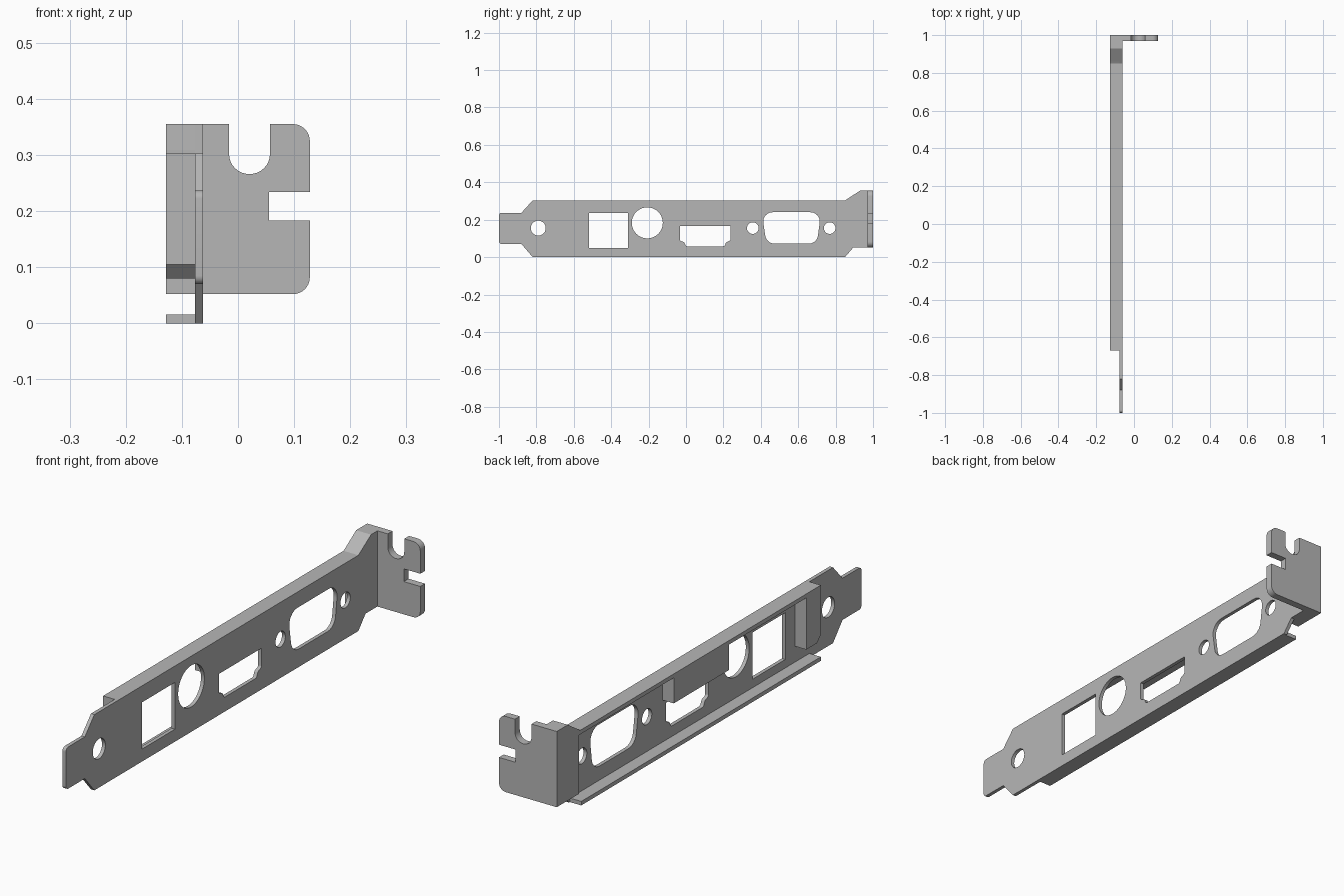
import bpy
import math
from mathutils import Vector, Matrix

cube = bpy.data.objects.get("Cube")
if cube:
    bpy.data.objects.remove(cube, do_unlink=True)

steel = bpy.data.materials.new("grey steel")
steel.use_nodes = True
GREY = (0.47, 0.47, 0.47, 1)
steel.diffuse_color = GREY
steel.node_tree.nodes["Principled BSDF"].inputs["Base Color"].default_value = GREY

# Sheet directions: profile u, profile v, thickness
SIDE = Matrix(((0, 0, 1), (1, 0, 0), (0, 1, 0))).to_4x4()
FRONT = Matrix(((1, 0, 0), (0, 0, -1), (0, 1, 0))).to_4x4()


def rounded(corners, steps=8):
    """Outline from corners (u, v, optional radius), each filleted."""
    out = []
    for i, c in enumerate(corners):
        p = Vector(c[:2])
        if len(c) < 3:
            out.append(p)
            continue
        a = (Vector(corners[i - 1][:2]) - p).normalized()
        b = (Vector(corners[(i + 1) % len(corners)][:2]) - p).normalized()
        half = a.angle(b) / 2
        centre = p + (a + b).normalized() * c[2] / math.sin(half)
        start = p + a * c[2] / math.tan(half) - centre
        end = p + b * c[2] / math.tan(half) - centre
        sweep = math.atan2(start.x * end.y - start.y * end.x, start.dot(end))
        for k in range(steps + 1):
            t = sweep * k / steps
            out.append(centre + Matrix.Rotation(t, 2) @ start)
    return out


def circle(u, v, r, n=40):
    return [Vector((u + r * math.cos(math.tau * k / n),
                    v + r * math.sin(math.tau * k / n))) for k in range(n)]


def box(u0, u1, v0, v1):
    return [(u0, v0), (u1, v0), (u1, v1), (u0, v1)]


def sheet(name, outlines, low, high, frame):
    """Filled profile with holes, extruded from low to high."""
    curve = bpy.data.curves.new(name + " profile", 'CURVE')
    curve.dimensions = '2D'
    curve.fill_mode = 'BOTH'
    curve.extrude = (high - low) / 2
    for pts in outlines:
        s = curve.splines.new('POLY')
        s.points.add(len(pts) - 1)
        for sp, p in zip(s.points, pts):
            sp.co = (p[0], p[1], 0, 1)
        s.use_cyclic_u = True
    temp = bpy.data.objects.new(name + " temp", curve)
    bpy.context.scene.collection.objects.link(temp)
    bpy.context.view_layer.update()
    graph = bpy.context.evaluated_depsgraph_get()
    mesh = bpy.data.meshes.new_from_object(temp.evaluated_get(graph))
    bpy.data.objects.remove(temp, do_unlink=True)
    mesh.transform(frame @ Matrix.Translation((0, 0, (low + high) / 2)))
    mesh.materials.clear()
    mesh.materials.append(steel)
    obj = bpy.data.objects.new(name, mesh)
    bpy.context.scene.collection.objects.link(obj)
    bpy.ops.object.select_all(action='DESELECT')
    obj.select_set(True)
    bpy.context.view_layer.objects.active = obj
    bpy.ops.object.shade_smooth_by_angle(angle=math.radians(25))
    return obj


BACK, INNER, FACE = -0.128, -0.077, -0.062
TOP, SKIN = 0.303, 0.016

# Long face plate with port cutouts
plate = rounded([(-1, 0.07, 0.015), (-0.88, 0.07), (-0.82, 0), (0.85, 0),
                 (0.895, 0.052), (0.97, 0.052), (0.97, 0.355), (0.93, 0.355),
                 (0.85, TOP), (-0.82, TOP), (-0.88, 0.237), (-1, 0.237, 0.015)])
hdmi = rounded([(0, 0.058, 0.01), (0.205, 0.058, 0.01), (0.215, 0.08, 0.01),
                (0.237, 0.088, 0.01), (0.237, 0.165), (-0.033, 0.165),
                (-0.033, 0.088, 0.01), (-0.01, 0.08, 0.01)], 4)
serial = rounded([(0.43, 0.072, 0.05), (0.70, 0.072, 0.05),
                  (0.722, 0.24, 0.05), (0.405, 0.24, 0.05)])
holes = [circle(-0.79, 0.155, 0.04), circle(-0.207, 0.183, 0.083),
         circle(0.357, 0.155, 0.031), circle(0.768, 0.155, 0.031),
         box(-0.518, -0.31, 0.05, 0.237), hdmi, serial]
sheet("face_plate", [plate] + holes, INNER, FACE, SIDE)

# Folded top and bottom flanges
low = TOP - SKIN
sheet("top_flange", [[(-0.67, low), (0.86, low), (0.86, TOP + 0.006),
                      (0.85, TOP), (-0.67, TOP)]], BACK, INNER, SIDE)
sheet("bottom_flange", [box(-0.67, 0.845, 0, SKIN)], BACK, INNER, SIDE)

# Stiffening blocks behind the plate
sheet("end_block", [[(-0.67, 0.105), (-0.645, 0.08), (-0.578, 0.08),
                     (-0.578, low), (-0.67, low)]], BACK, INNER, SIDE)
sheet("middle_block", [box(-0.09, 0.26, 0.185, low)], BACK, INNER, SIDE)
sheet("corner_block", [[(0.86, 0.052), (0.97, 0.052), (0.97, 0.355),
                        (0.93, 0.355), (0.86, TOP + 0.006)]], BACK, INNER, SIDE)

# Mounting tab with a round-bottomed slot and a side notch
tab = rounded([(BACK, 0.052), (0.128, 0.052, 0.03), (0.128, 0.183),
               (0.055, 0.183), (0.055, 0.234), (0.128, 0.234),
               (0.128, 0.355, 0.03), (0.057, 0.355), (0.057, 0.266, 0.036),
               (-0.016, 0.266, 0.036), (-0.016, 0.355), (BACK, 0.355)])
sheet("mounting_tab", [tab], -1, -0.97, FRONT)
